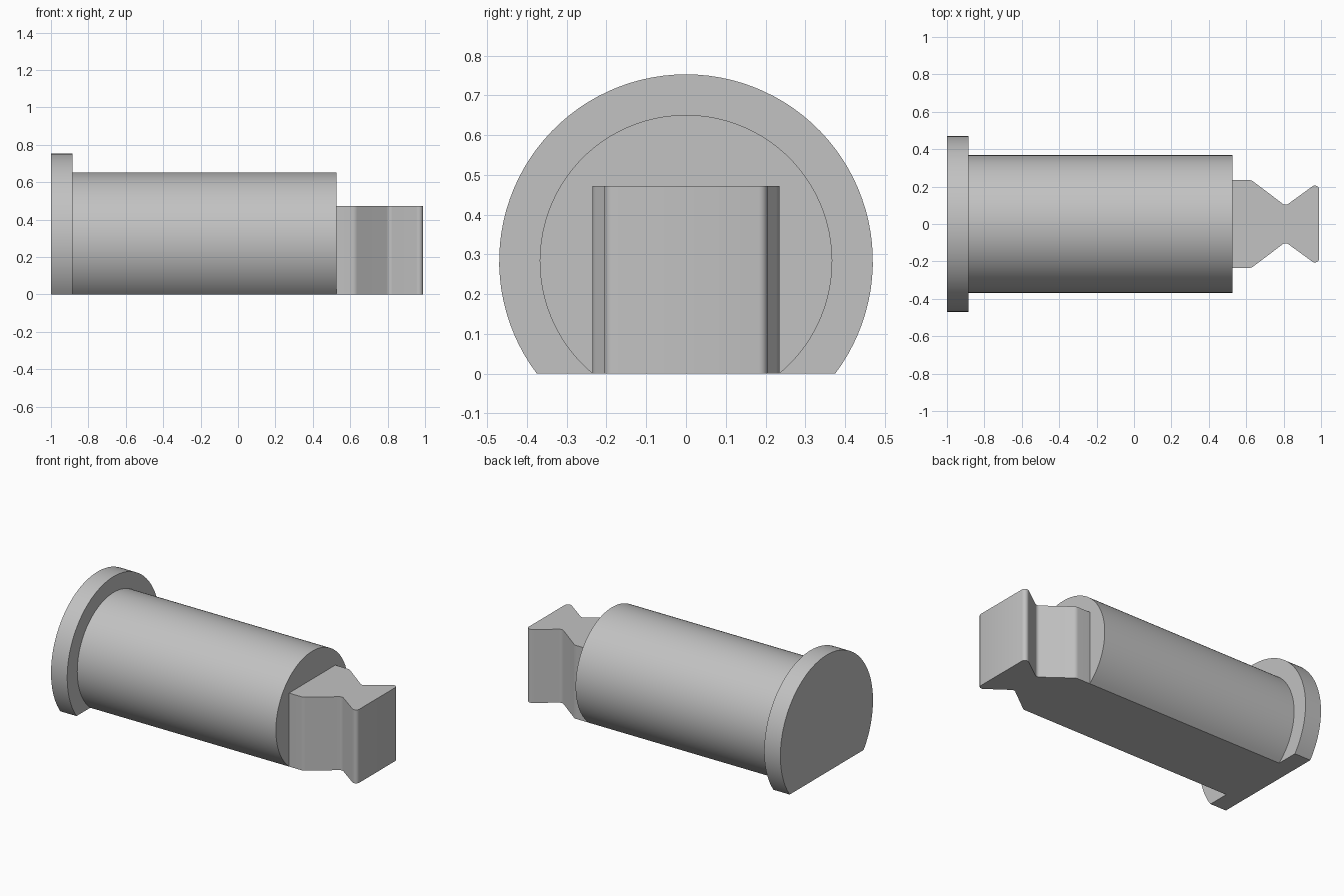
import bpy, bmesh, math
from mathutils import Vector

if "Cube" in bpy.data.objects:
    bpy.data.objects.remove(bpy.data.objects["Cube"])

grey = bpy.data.materials.new("plain grey")
grey.use_nodes = True
colour = (0.54, 0.54, 0.54, 1)
grey.diffuse_color = colour
grey.node_tree.nodes["Principled BSDF"].inputs["Base Color"].default_value = colour


def extrude_profile(name, points, direction):
    """Solid from a closed outline swept along a direction."""
    bm = bmesh.new()
    face = bm.faces.new([bm.verts.new(p) for p in points])
    swept = bmesh.ops.extrude_face_region(bm, geom=[face])
    verts = [g for g in swept["geom"] if isinstance(g, bmesh.types.BMVert)]
    bmesh.ops.translate(bm, verts=verts, vec=direction)
    bmesh.ops.recalc_face_normals(bm, faces=bm.faces)
    mesh = bpy.data.meshes.new(name)
    bm.to_mesh(mesh)
    bm.free()
    mesh.materials.append(grey)
    obj = bpy.data.objects.new(name, mesh)
    bpy.context.collection.objects.link(obj)
    bpy.ops.object.select_all(action="DESELECT")
    obj.select_set(True)
    bpy.context.view_layer.objects.active = obj
    bpy.ops.object.shade_smooth_by_angle(angle=math.radians(25))
    return obj


AXIS_Z = 0.283


def flat_bottomed_cylinder(name, radius, x0, x1, steps=72):
    """Cylinder along x with its underside cut flat at the ground."""
    start = -math.asin(AXIS_Z / radius)
    sweep = math.pi - 2 * start
    points = []
    for i in range(steps + 1):
        a = start + sweep * i / steps
        points.append((x0, radius * math.cos(a), max(0, AXIS_Z + radius * math.sin(a))))
    return extrude_profile(name, points, (x1 - x0, 0, 0))


def fillet(before, corner, after, radius, steps=6):
    """Arc points that round one outline corner."""
    b, c, a = Vector(before), Vector(corner), Vector(after)
    u, v = (b - c).normalized(), (a - c).normalized()
    half = u.angle(v) / 2
    centre = c + (u + v).normalized() * radius / math.sin(half)
    p = c + u * radius / math.tan(half) - centre
    q = c + v * radius / math.tan(half) - centre
    return [centre + p.normalized().slerp(q.normalized(), i / steps) * radius
            for i in range(steps + 1)]


# Flange and barrel
flat_bottomed_cylinder("end_flange", 0.47, -1, -0.885)
flat_bottomed_cylinder("barrel", 0.368, -0.885, 0.527)

# Waisted tongue: one side of the plan outline, mirrored across y
side = [(0.527, 0.235), (0.627, 0.235), (0.81, 0.097), (0.988, 0.226), (1, 0)]
radii = [0.04, 0.025, 0.023]
outline = [Vector(side[0])]
for i, r in enumerate(radii):
    outline += fillet(side[i], side[i + 1], side[i + 2], r)
outline += [Vector((p.x, -p.y)) for p in reversed(outline)]
extrude_profile("waisted_tongue", [(p.x, p.y, 0) for p in outline], (0, 0, 0.472))
